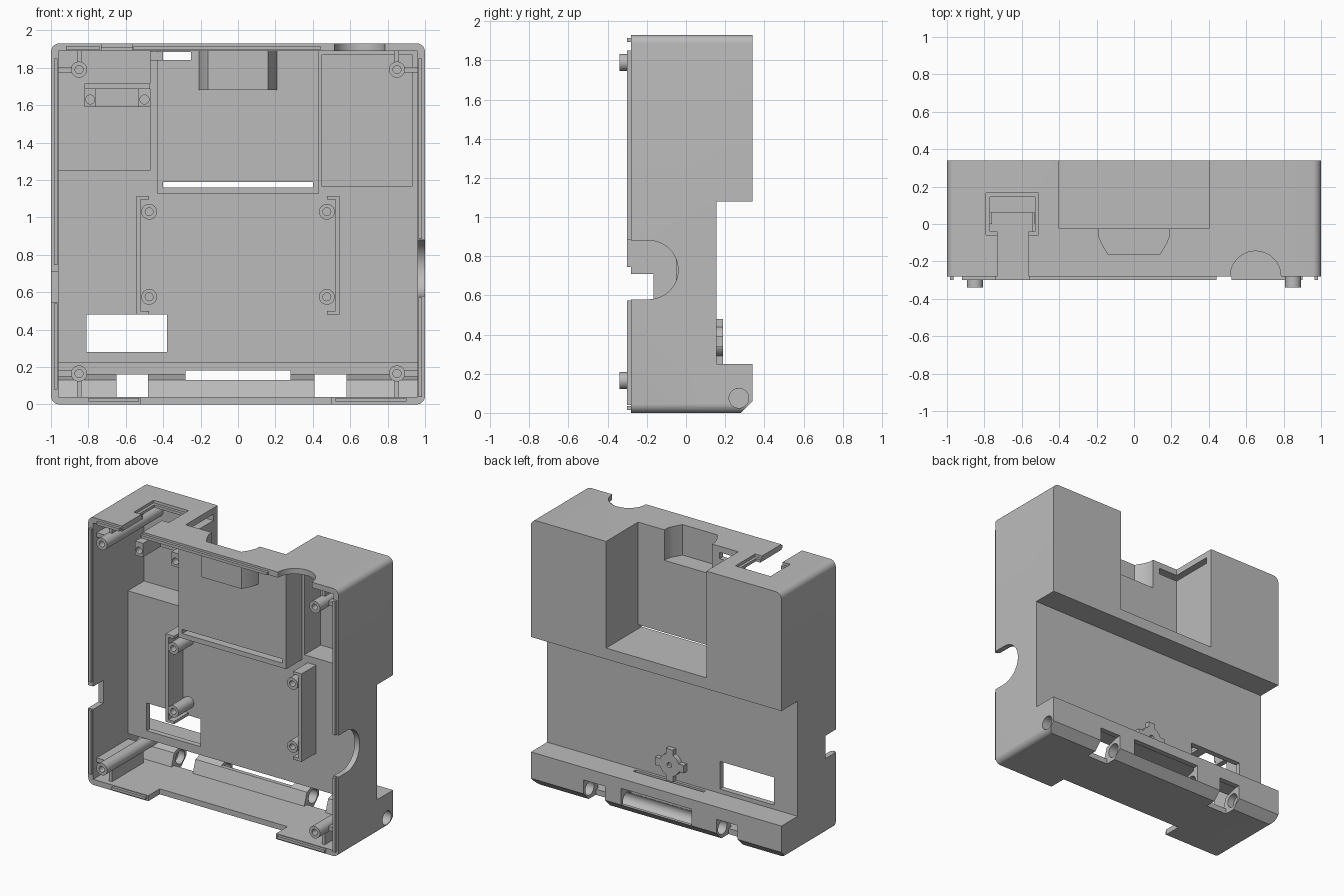
import bpy, bmesh, math
from mathutils import Vector

cube = bpy.data.objects.get("Cube")
if cube:
    bpy.data.objects.remove(cube)

grey = bpy.data.materials.new("plain grey")
grey.use_nodes = True
COLOUR = (0.5, 0.5, 0.5, 1)
grey.diffuse_color = COLOUR
grey.node_tree.nodes["Principled BSDF"].inputs["Base Color"].default_value = COLOUR


def prism(name, pts, axis, a, b):
    """Extrude a 2D outline along an axis; the outline uses the other two axes in order."""
    def place(p, d):
        v = list(p)
        v.insert("xyz".index(axis), d)
        return Vector(v)
    bm = bmesh.new()
    lo = [bm.verts.new(place(p, a)) for p in pts]
    hi = [bm.verts.new(place(p, b)) for p in pts]
    n = len(pts)
    bm.faces.new(lo)
    bm.faces.new(hi)
    for i in range(n):
        j = (i + 1) % n
        bm.faces.new((lo[i], lo[j], hi[j], hi[i]))
    bmesh.ops.recalc_face_normals(bm, faces=bm.faces)
    me = bpy.data.meshes.new(name)
    bm.to_mesh(me)
    bm.free()
    me.materials.append(grey)
    ob = bpy.data.objects.new(name, me)
    bpy.context.collection.objects.link(ob)
    return ob


def box(name, x, y, z):
    outline = [(x[0], z[0]), (x[1], z[0]), (x[1], z[1]), (x[0], z[1])]
    return prism(name, outline, "y", *y)


def arc(c, r, start=0, end=360, n=32):
    steps = n if end - start == 360 else n + 1
    angles = [math.radians(start + (end - start) * i / n) for i in range(steps)]
    return [(c[0] + r * math.cos(t), c[1] + r * math.sin(t)) for t in angles]


def rod(name, c, r, axis, a, b, n=32):
    return prism(name, arc(c, r, n=n), axis, a, b)


def combine(target, tool, op="DIFFERENCE"):
    mod = target.modifiers.new("combine", "BOOLEAN")
    mod.operation, mod.solver, mod.object = op, "EXACT", tool
    bpy.context.view_layer.objects.active = target
    bpy.ops.object.modifier_apply(modifier=mod.name)
    bpy.data.objects.remove(tool)


def cut(x, y, z):
    combine(shell, box("cutter", x, y, z))


# Outer shell with rounded corners
R, TOP, BACK = 0.045, 1.93, 0.34
outline = []
for cx, cz, s in ((1 - R, TOP - R, 0), (R - 1, TOP - R, 90), (R - 1, R, 180), (1 - R, R, 270)):
    outline += arc((cx, cz), R, s, s + 90, 8)
shell = prism("shell", outline, "y", -0.28, BACK)

# Stepped back and chamfered lower edge
cut((-1.1, 1.1), (0.155, 0.5), (0.25, 1.08))
combine(shell, prism("cutter", [(0.27, -0.01), (0.35, -0.01), (0.35, 0.07)], "x", -1.1, 1.1))

# Hollow interior, deep upper pockets and lower trough
cut((-0.96, 0.96), (-0.4, 0.115), (0.04, 1.89))
cut((-0.96, -0.47), (0.0, 0.30), (1.25, 1.89))
cut((0.45, 0.93), (0.0, 0.30), (1.165, 1.87))
trough = [(-0.25, 0.04), (0.17, 0.04), (0.2, 0.13), (0.3, 0.16), (0.3, 0.22), (-0.25, 0.22)]
combine(shell, prism("cutter", trough, "x", -0.96, 0.96))

# Central housing with a finger bump, hollowed from behind
combine(shell, box("housing", (-0.43, 0.43), (-0.065, 0.13), (1.125, 1.91)), "UNION")


def finger(half, front, z0, z1):
    side = [(half, 0.0), (half, -0.06), (half - 0.015, front + 0.06), (half - 0.05, front)]
    return prism("finger", side + [(-x, y) for x, y in reversed(side)], "z", z0, z1)


combine(shell, finger(0.21, -0.19, 1.68, 1.91), "UNION")
cut((-0.4, 0.4), (-0.025, 0.5), (1.16, 2.1))
combine(shell, finger(0.19, -0.16, 1.71, 2.1))

# Slots of the housing
cut((-0.4, 0.4), (-0.1, 0.0), (1.16, 1.19))
cut((-0.46, -0.25), (-0.1, 0.03), (1.84, 1.885))
cut((-0.5, -0.39), (-0.05, 0.29), (1.84, 1.885))

# Rectangular window
cut((-0.81, -0.38), (0.0, 0.3), (0.28, 0.48))

# Top openings: stepped key-shaped slot and half-round notch
cut((-0.79, -0.51), (-0.06, 0.165), (1.91, 2.1))
cut((-0.77, -0.53), (-0.04, 0.145), (1.85, 2.1))
cut((-0.73, -0.565), (-0.4, 0.0), (1.85, 2.1))
combine(shell, rod("cutter", (0.65, -0.28), 0.135, "z", 1.86, 2.1, 48))

# Side notches
cut((-1.1, -0.9), (-0.4, -0.165), (0.545, 0.71))
combine(shell, rod("cutter", (-0.19, 0.73), 0.15, "x", 0.9, 1.1, 48))
cut((0.9, 1.1), (-0.4, -0.19), (0.58, 0.88))

# Set-back bottom edge
cut((-0.52, 0.5), (-0.4, -0.15), (-0.1, 0.06))

# Hinge bore, hinge gaps and long rear opening
combine(shell, rod("cutter", (0.27, 0.075), 0.05, "x", -0.7, 1.1))
for x in ((-0.65, -0.48), (0.41, 0.58)):
    cut(x, (0.14, 0.5), (0.04, 0.16))
    cut(x, (0.2, 0.5), (-0.1, 0.16))
cut((-0.28, 0.28), (0.23, 0.5), (0.06, 0.18))
cut((-0.28, 0.28), (0.14, 0.5), (0.13, 0.18))
cut((-0.28, 0.28), (0.175, 0.2), (0.235, 0.3))

# Front locating lip
for i, (x, z) in enumerate((
        ((0.965, 0.985), (0.04, 0.575)), ((0.965, 0.985), (0.885, 1.85)),
        ((-0.985, -0.965), (0.08, 0.54)), ((-0.985, -0.965), (0.745, 1.85)),
        ((-0.56, 0.44), (1.895, 1.915)), ((-0.92, -0.74), (1.895, 1.915)),
        ((-0.8, -0.53), (0.015, 0.035)), ((0.52, 0.9), (0.015, 0.035)))):
    box(f"front_lip_{i + 1}", x, (-0.3, -0.27), z)


# Hollow screw posts
def post(name, x, z, r, front, back):
    ob = rod(name, (x, z), r, "y", front, back)
    combine(ob, rod("cutter", (x, z), r * 0.5, "y", front - 0.1, front + 0.2, 24))


for side, s in (("left", 1), ("right", -1)):
    for level, z, back in (("upper", 1.79, 0.31), ("lower", 0.165, 0.26)):
        px = 0.85 * s
        post(f"{level}_{side}_corner_post", px, z, 0.043, -0.34, back)
        xs = sorted((px + 0.035 * s, 0.97 * s))
        box(f"{level}_{side}_post_rib", xs, (-0.24, 0.12), (z - 0.015, z + 0.015))
        wz = (z + 0.035, 1.9) if level == "upper" else (0.03, z - 0.035)
        box(f"{level}_{side}_post_web", (px - 0.012, px + 0.012), (-0.24, 0.12), wz)
    # Circuit board supports
    for level, z in (("upper", 1.03), ("lower", 0.575)):
        post(f"{level}_{side}_board_post", 0.475 * s, z, 0.042, -0.06, 0.12)
    box(f"{side}_board_rail", sorted((0.52 * s, 0.543 * s)), (-0.05, 0.12), (0.48, 1.115))
    for level, z in (("upper", 1.095), ("lower", 0.48)):
        box(f"{level}_{side}_rail_return", sorted((0.475 * s, 0.53 * s)), (-0.05, 0.12), (z, z + 0.02))

# Small bracket in the upper pocket
for i, x in enumerate((-0.79, -0.5)):
    ob = box(f"bracket_block_{i + 1}", (x - 0.032, x + 0.032), (0.0, 0.31), (1.59, 1.69))
    combine(ob, rod("cutter", (x, 1.63), 0.024, "y", -0.1, 0.15, 24))
box("bracket_bar", (-0.82, -0.47), (0.06, 0.31), (1.69, 1.715))
box("bracket_plate", (-0.77, -0.52), (0.2, 0.31), (1.59, 1.7))

# Round boss with four arms on the back
boss = rod("back_boss", (0, 0.365), 0.08, "y", 0.15, 0.19)
combine(boss, box("arm", (-0.115, 0.115), (0.15, 0.19), (0.337, 0.393)), "UNION")
combine(boss, box("arm", (-0.028, 0.028), (0.15, 0.19), (0.25, 0.48)), "UNION")
combine(boss, rod("cutter", (0, 0.365), 0.018, "y", 0.17, 0.3, 16))

# Smooth shading with sharp edges kept
bpy.ops.object.select_all(action="DESELECT")
for ob in bpy.context.collection.objects:
    if ob.type == "MESH" and grey.name in ob.data.materials:
        ob.select_set(True)
bpy.context.view_layer.objects.active = shell
bpy.ops.object.shade_smooth_by_angle(angle=math.radians(30))
